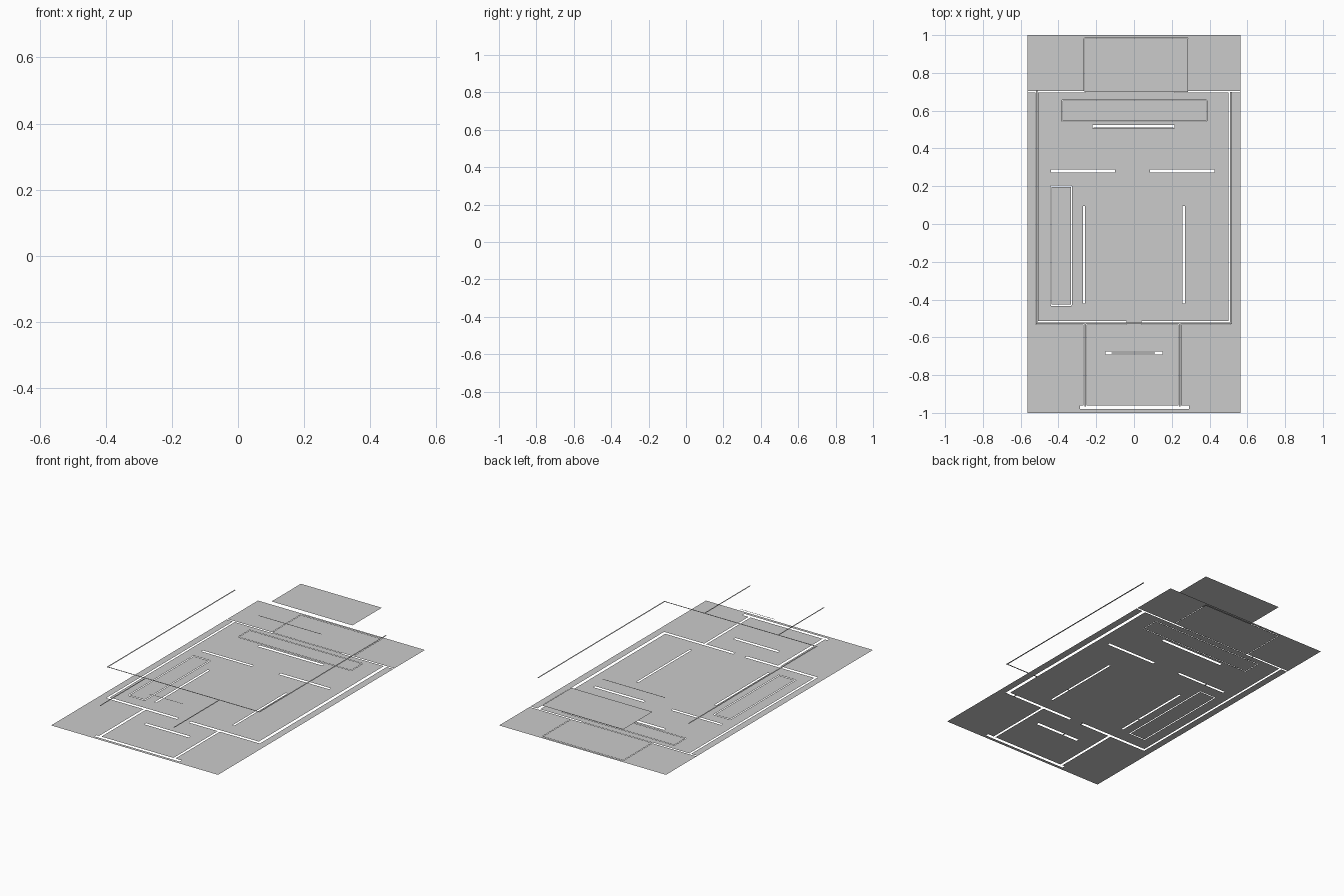
import bpy, bmesh

if "Cube" in bpy.data.objects:
    bpy.data.objects.remove(bpy.data.objects["Cube"])

TOP = 0.19


def plate(name, rects, z, holes=()):
    """Flat sheet made from (x0, x1, y0, y1) rectangles, minus the holes."""
    bm = bmesh.new()
    areas = list(rects) + list(holes)
    xs = sorted({v for r in areas for v in r[:2]})
    ys = sorted({v for r in areas for v in r[2:]})
    inside = lambda x, y, rs: any(a < x < b and c < y < d for a, b, c, d in rs)
    verts = {}

    def vert(x, y):
        if (x, y) not in verts:
            verts[x, y] = bm.verts.new((x, y, z))
        return verts[x, y]

    for x0, x1 in zip(xs, xs[1:]):
        for y0, y1 in zip(ys, ys[1:]):
            mx, my = (x0 + x1) / 2, (y0 + y1) / 2
            if inside(mx, my, rects) and not inside(mx, my, holes):
                bm.faces.new([vert(x0, y0), vert(x1, y0), vert(x1, y1), vert(x0, y1)])
    bmesh.ops.dissolve_limit(bm, angle_limit=0.01, verts=bm.verts, edges=bm.edges)
    mesh = bpy.data.meshes.new(name)
    bm.to_mesh(mesh)
    bm.free()
    ob = bpy.data.objects.new(name, mesh)
    bpy.context.collection.objects.link(ob)
    return ob


def along_x(x0, x1, y, w):
    return (x0, x1, y - w / 2, y + w / 2)


def along_y(x, y0, y1, w):
    return (x - w / 2, x + w / 2, y0, y1)


def outline(x0, x1, y0, y1, w=0.003):
    return [along_x(x0, x1, y0, w), along_x(x0, x1, y1, w),
            along_y(x0, y0, y1, w), along_y(x1, y0, y1, w)]


# wall footprints cut through the floor
slots = [
    along_y(-0.515, -0.53, 0.70, 0.013), along_y(0.51, -0.53, 0.70, 0.02),
    along_x(-0.515, -0.04, -0.522, 0.018), along_x(0.04, 0.51, -0.522, 0.018),
    along_x(-0.562, -0.26, 0.70, 0.01), along_x(0.215, 0.562, 0.70, 0.01),
    along_y(-0.26, -0.96, -0.53, 0.016), along_y(0.242, -0.96, -0.53, 0.014),
    along_x(-0.285, 0.29, -0.97, 0.02),
]
# free-standing narrow slots
slots += [
    along_x(-0.22, 0.215, 0.515, 0.018), along_x(-0.15, 0.15, -0.683, 0.018),
    along_x(-0.44, -0.10, 0.281, 0.015), along_x(0.085, 0.425, 0.281, 0.017),
    along_y(-0.265, -0.42, 0.095, 0.012), along_y(0.263, -0.42, 0.095, 0.012),
]
# hairline outlines of inset panels
slots += outline(-0.44, -0.33, -0.43, 0.20, 0.006)
slots += outline(-0.38, 0.385, 0.545, 0.655)
slots += outline(-0.263, 0.285, 0.70, 0.983)

plate("floor_sheet", [(-0.565, 0.565, -1, 1)], 0, slots)

# thin strips along the tops of the walls
plate("outer_wall_tops", [
    along_y(-0.515, -0.53, 0.71, 0.009), along_y(0.513, -0.53, 0.70, 0.009),
    along_x(-0.515, 0.513, -0.525, 0.008)], TOP)
plate("annex_wall_tops", [
    along_y(-0.257, -0.967, -0.53, 0.008), along_y(0.242, -0.967, -0.53, 0.008)], TOP)
plate("inner_wall_top", [along_x(-0.215, 0.21, 0.507, 0.006)], TOP)
plate("annex_inner_strip", [along_x(-0.12, 0.11, -0.683, 0.004)], TOP)

# raised rear panel
plate("rear_roof_panel", [(-0.263, 0.285, 0.70, 0.983)], TOP)
